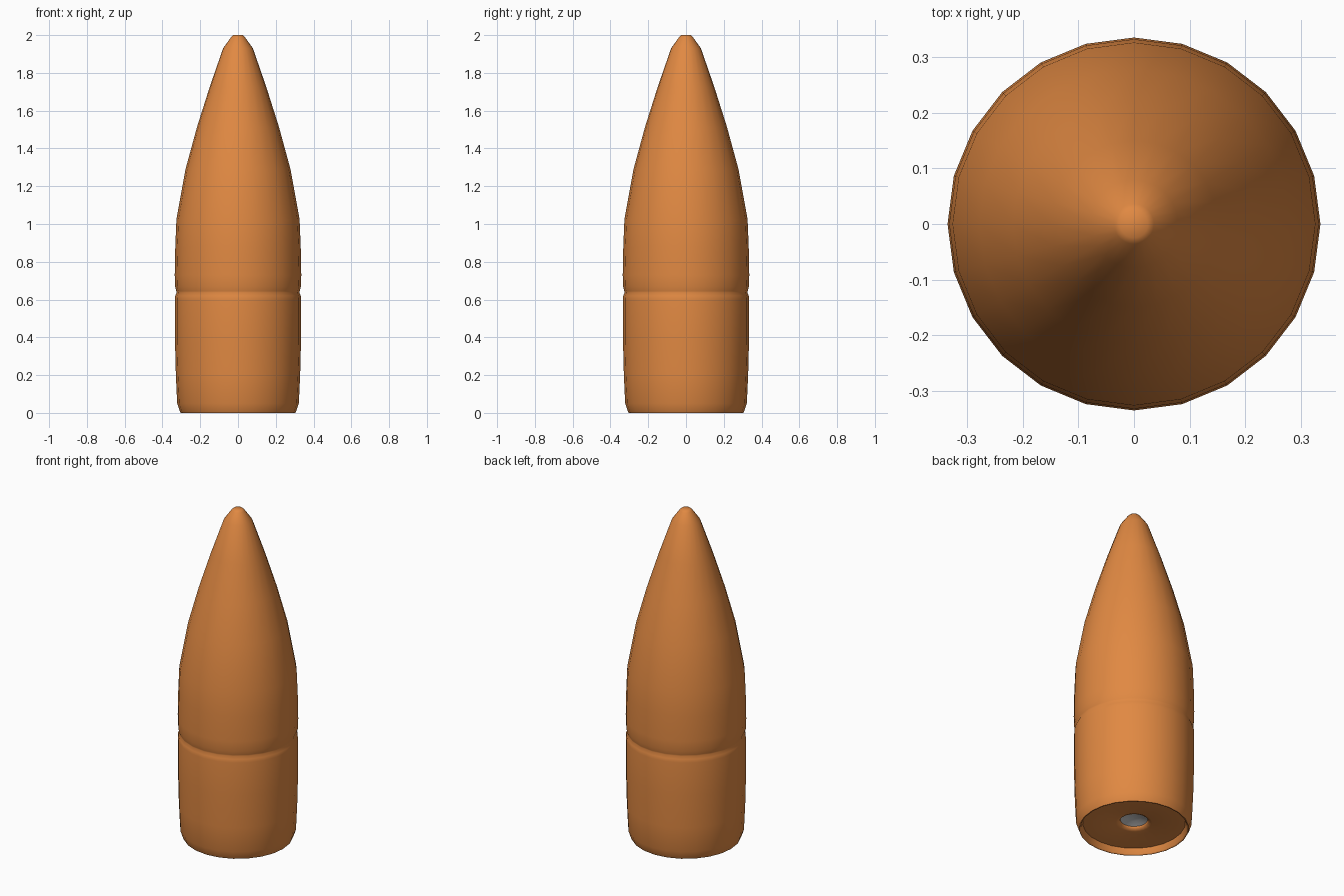
import bpy, bmesh, math

if "Cube" in bpy.data.objects:
    bpy.data.objects.remove(bpy.data.objects["Cube"])

SIDES = 24


def lathe(name, profile, color=None, angle=40):
    """Revolve (radius, z) points about z; radius 0 becomes a pole."""
    bm = bmesh.new()
    rings = []
    for r, z in profile:
        if r == 0:
            rings.append([bm.verts.new((0, 0, z))] * SIDES)
        else:
            rings.append([bm.verts.new((r * math.cos(math.tau * i / SIDES),
                                        r * math.sin(math.tau * i / SIDES), z))
                          for i in range(SIDES)])
    for a, b in zip(rings, rings[1:]):
        for i in range(SIDES):
            j = (i + 1) % SIDES
            quad = list(dict.fromkeys([a[i], a[j], b[j], b[i]]))
            bm.faces.new(quad)
    bmesh.ops.recalc_face_normals(bm, faces=bm.faces[:])
    mesh = bpy.data.meshes.new(name)
    bm.to_mesh(mesh)
    bm.free()
    obj = bpy.data.objects.new(name, mesh)
    bpy.context.collection.objects.link(obj)
    if color:
        mat = bpy.data.materials.new(name + "_material")
        mat.diffuse_color = color
        mat.use_nodes = True
        mat.node_tree.nodes["Principled BSDF"].inputs["Base Color"].default_value = mat.diffuse_color
        mesh.materials.append(mat)
    bpy.ops.object.select_all(action='DESELECT')
    obj.select_set(True)
    bpy.context.view_layer.objects.active = obj
    bpy.ops.object.shade_smooth_by_angle(angle=math.radians(angle))
    return obj


# Copper jacket: cavity, hole, recessed base, rim, body, crimp groove, nose
lathe("jacket", [
    (0, 0.085), (0.09, 0.085), (0.075, 0.06), (0.08, 0.045), (0.10, 0.037),
    (0.285, 0.037), (0.295, 0.005), (0.298, 0.0),
    (0.304, 0.0), (0.308, 0.008), (0.322, 0.05), (0.329, 0.20),
    (0.334, 0.40), (0.334, 0.60), (0.332, 0.62), (0.325, 0.637),
    (0.327, 0.645), (0.333, 0.67), (0.335, 0.73), (0.332, 0.88),
    (0.326, 1.025), (0.278, 1.29), (0.218, 1.51), (0.15, 1.725),
    (0.079, 1.93), (0.036, 1.99), (0.025, 2.0), (0, 2.0),
], (0.75, 0.25, 0.055, 1), 60)

# Grey core showing through the base hole, slightly dished
lathe("core", [(0, 0.075), (0.04, 0.07), (0.076, 0.056), (0.08, 0.075), (0, 0.08)])
